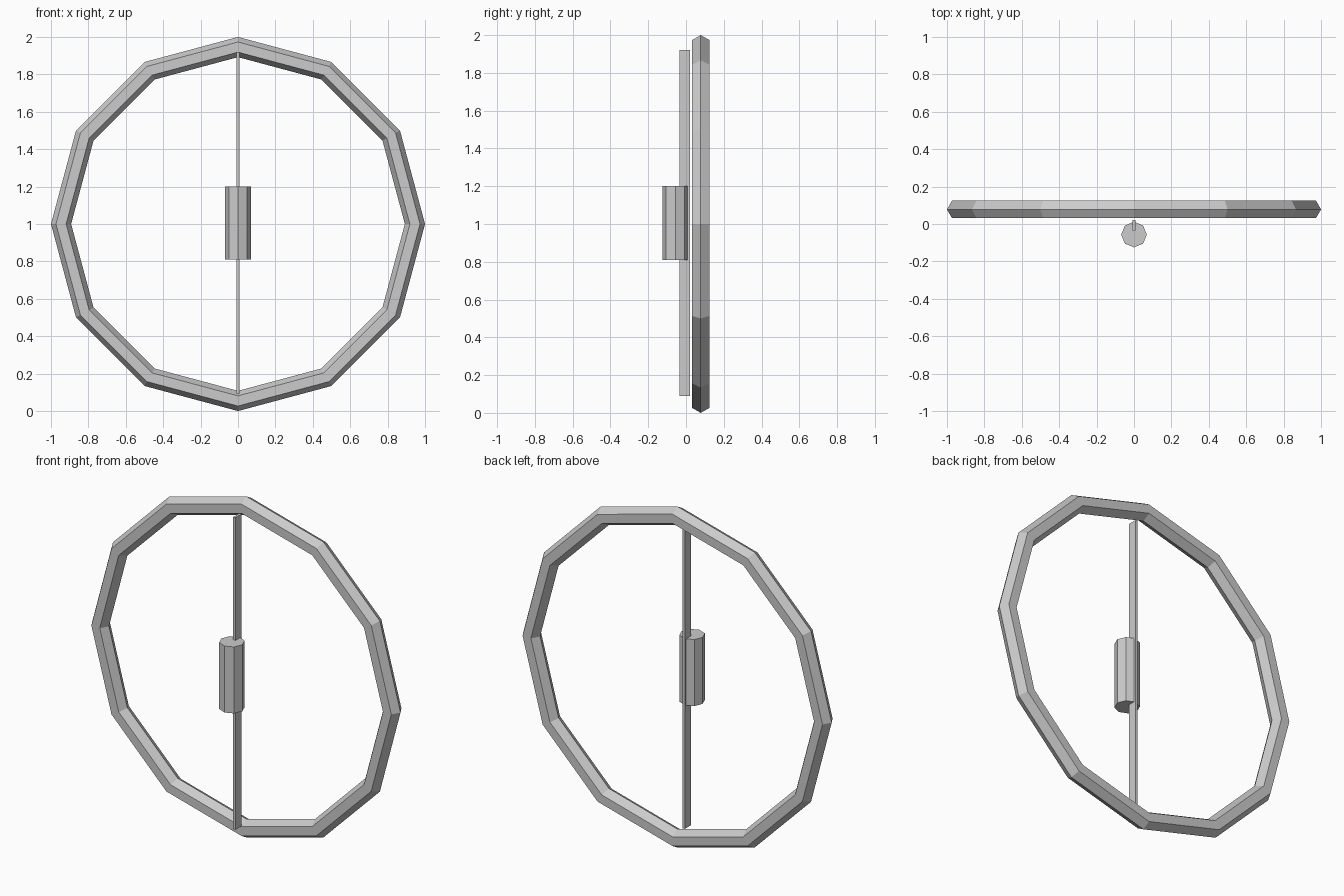
import bpy
from math import radians

if "Cube" in bpy.data.objects:
    bpy.data.objects.remove(bpy.data.objects["Cube"])

# Outer hoop: 12 segments with a hexagonal cross-section, standing upright
bpy.ops.mesh.primitive_torus_add(
    major_segments=12, minor_segments=6,
    major_radius=0.946, minor_radius=0.054,
    location=(0, 0.078, 1.0), rotation=(radians(90), 0, 0))
bpy.context.object.name = "hoop"

# Thin vertical strip spanning the hoop
bpy.ops.mesh.primitive_cube_add(size=1, location=(0, -0.006, 1.005))
strip = bpy.context.object
strip.name = "vertical_strip"
strip.scale = (0.015, 0.055, 1.83)

# Eight-sided grip in front of the strip
bpy.ops.mesh.primitive_cylinder_add(
    vertices=8, radius=0.0685, depth=0.39,
    location=(0, -0.0565, 1.005))
bpy.context.object.name = "grip"
